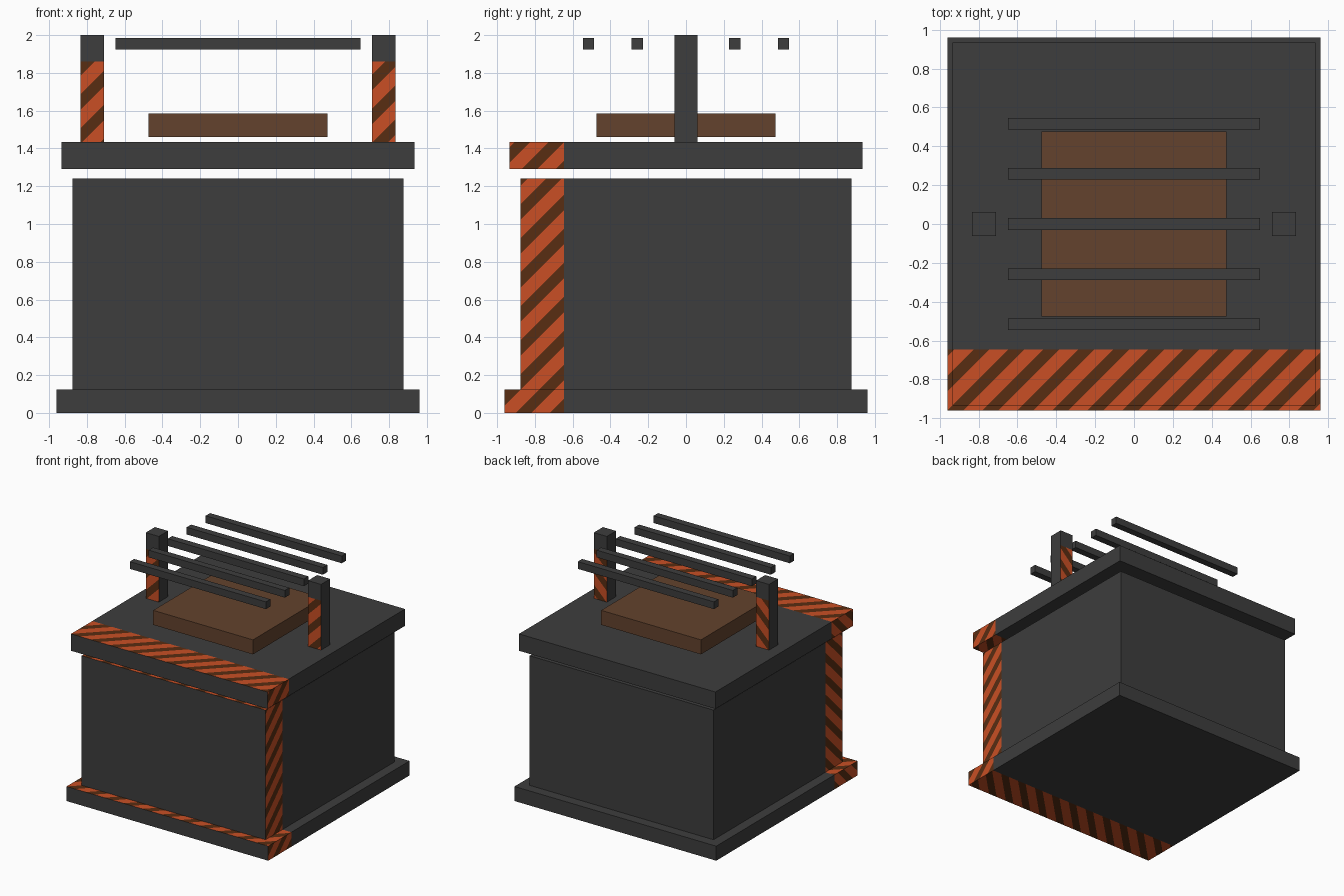
import bpy, bmesh, math
from mathutils import Vector

if "Cube" in bpy.data.objects:
    bpy.data.objects.remove(bpy.data.objects["Cube"])

def material(name, rgb):
    m = bpy.data.materials.new(name)
    m.diffuse_color = (*rgb, 1)
    m.use_nodes = True
    m.node_tree.nodes["Principled BSDF"].inputs["Base Color"].default_value = m.diffuse_color
    return m

GREY = material("charcoal", (0.047, 0.047, 0.047))
ORANGE = material("hazard orange", (0.585, 0.078, 0.018))
DARK = material("hazard brown", (0.098, 0.026, 0.006))
WOOD = material("brown", (0.125, 0.055, 0.026))

PERIOD = 0.18      # stripe repeat
SHARE = 0.55       # orange part of each repeat
STRIP_Y = -0.645   # striped zone lies in front of this
POST_Z = 1.86      # post stripes end here

def cut(bm, faces, point, normal):
    """Split the given faces along a plane."""
    geom = set(faces)
    for f in faces:
        geom.update(f.edges)
        geom.update(f.verts)
    bmesh.ops.bisect_plane(bm, geom=list(geom), dist=1e-5,
                           plane_co=point, plane_no=normal)

def stripe(bm, chosen, u, v):
    """Cut diagonal stripes (v - u constant) and colour the chosen faces."""
    if not [f for f in bm.faces if chosen(f)]:
        return
    n = Vector((0, 0, 0))
    n[v], n[u] = 1, -1
    for k in range(-18, 25):
        for share in (0, SHARE):
            cut(bm, [f for f in bm.faces if chosen(f)],
                n * (k + share) * PERIOD / 2, n)
    for f in bm.faces:
        if chosen(f):
            t = f.calc_center_median().dot(n) / PERIOD
            f.material_index = 1 if t - math.floor(t) < SHARE else 2

def box(name, lo, hi, mats=(GREY,), paint=None):
    bm = bmesh.new()
    bmesh.ops.create_cube(bm, size=1)
    for v in bm.verts:
        v.co = [(lo[i] + hi[i]) / 2 + v.co[i] * (hi[i] - lo[i]) for i in range(3)]
    bm.normal_update()
    if paint:
        paint(bm)
    me = bpy.data.meshes.new(name)
    bm.to_mesh(me)
    bm.free()
    for m in mats:
        me.materials.append(m)
    ob = bpy.data.objects.new(name, me)
    bpy.context.collection.objects.link(ob)
    return ob

def front_strip(bm):
    """Stripes on side, top and bottom faces near the front."""
    cut(bm, list(bm.faces), (0, STRIP_Y, 0), (0, 1, 0))
    bm.normal_update()
    for axis, u, v in ((0, 1, 2), (2, 0, 1)):
        stripe(bm, lambda f: abs(f.normal[axis]) > 0.9
               and f.calc_center_median().y < STRIP_Y, u, v)

def post_strip(bm):
    """Stripes on the lower front and back of a post."""
    cut(bm, list(bm.faces), (0, 0, POST_Z), (0, 0, 1))
    bm.normal_update()
    stripe(bm, lambda f: abs(f.normal.y) > 0.9
           and f.calc_center_median().z < POST_Z, 0, 2)

HAZARD = (GREY, ORANGE, DARK)

# Stacked base, body and floating lid
for name, r, z0, z1 in (("base", 0.96, 0, 0.125), ("body", 0.875, 0.125, 1.24),
                        ("lid", 0.935, 1.29, 1.435)):
    box(name, (-r, -r, z0), (r, r, z1), HAZARD, front_strip)

# Brown slab above the lid
box("slab", (-0.475, -0.475, 1.46), (0.475, 0.475, 1.585), (WOOD,))

# Two posts
for side, x in (("left", -0.772), ("right", 0.772)):
    box(side + "_post", (x - 0.062, -0.062, 1.435), (x + 0.062, 0.062, 2.0),
        HAZARD, post_strip)

# Five grill bars
for i in range(5):
    y = (i - 2) * 0.258
    box(f"grill_bar_{i + 1}", (-0.648, y - 0.03, 1.923), (0.648, y + 0.03, 1.985))
